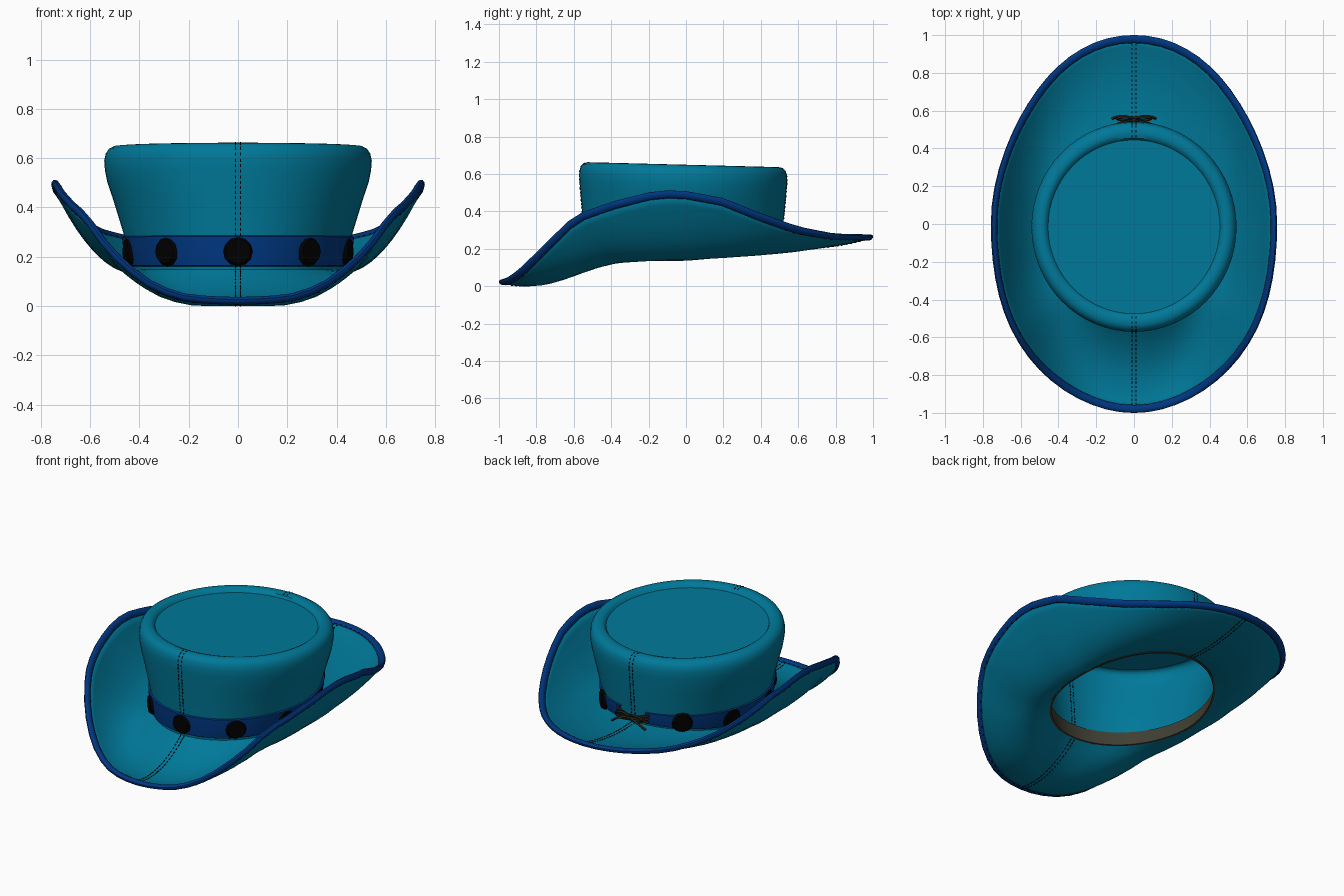
import bpy
import bmesh
from math import sin, cos, pi, radians, copysign
from mathutils import Vector, Matrix

cube = bpy.data.objects.get("Cube")
if cube:
    bpy.data.objects.remove(cube, do_unlink=True)


def material(name, rgb):
    m = bpy.data.materials.new(name)
    m.use_nodes = True
    m.diffuse_color = (*rgb, 1)
    m.node_tree.nodes["Principled BSDF"].inputs["Base Color"].default_value = (*rgb, 1)
    return m


TEAL = material("teal felt", (0, 0.19, 0.32))
BLUE = material("blue trim", (0, 0.038, 0.22))
BLACK = material("black studs and thread", (0, 0, 0))
LINING = material("olive brown lining", (0.052, 0.05, 0.034))
CORD = material("brown cord", (0.02, 0.015, 0.009))

SEG = 64
CY = -0.015
THICK = 0.016
# crown profile from the top down: x radius, y radius, height
CROWN = [(0.455, 0.46, 0.638), (0.465, 0.47, 0.655), (0.483, 0.492, 0.663),
         (0.505, 0.52, 0.661), (0.524, 0.54, 0.65), (0.537, 0.551, 0.63),
         (0.543, 0.556, 0.6), (0.54, 0.554, 0.56), (0.53, 0.55, 0.51),
         (0.51, 0.545, 0.45), (0.465, 0.533, 0.3), (0.44, 0.525, 0.148)]
# height of the brim edge from front to back
EDGE = [(-1, 0.043), (-0.96, 0.055), (-0.9, 0.095), (-0.75, 0.24), (-0.6, 0.385),
        (-0.4, 0.455), (-0.2, 0.505), (-0.05, 0.52), (0.2, 0.475), (0.4, 0.395),
        (0.6, 0.325), (0.8, 0.288), (1, 0.283)]


def finish(obj, mat, angle):
    obj.data.materials.append(mat)
    bpy.ops.object.select_all(action='DESELECT')
    obj.select_set(True)
    bpy.context.view_layer.objects.active = obj
    bpy.ops.object.shade_smooth_by_angle(angle=radians(angle))
    return obj


def bm_object(name, bm, mat, angle=40):
    me = bpy.data.meshes.new(name)
    bm.to_mesh(me)
    bm.free()
    obj = bpy.data.objects.new(name, me)
    bpy.context.collection.objects.link(obj)
    return finish(obj, mat, angle)


def loft(name, rows, mat, closed=True, cap=None):
    """Skin rows of points; optionally close the first row to a centre point."""
    bm = bmesh.new()
    vs = [[bm.verts.new(p) for p in row] for row in rows]
    n = len(rows[0])
    for a, b in zip(vs, vs[1:]):
        for j in range(n if closed else n - 1):
            k = (j + 1) % n
            bm.faces.new((a[j], b[j], b[k], a[k]))
    if cap:
        c = bm.verts.new(cap)
        for j in range(n):
            bm.faces.new((c, vs[0][j], vs[0][(j + 1) % n]))
    return bm_object(name, bm, mat)


def tube(name, points, radius, mat, cyclic=False):
    cu = bpy.data.curves.new(name, 'CURVE')
    cu.dimensions = '3D'
    cu.bevel_depth = radius
    cu.bevel_resolution = 1
    cu.use_fill_caps = True
    sp = cu.splines.new('POLY')
    sp.points.add(len(points) - 1)
    for p, q in zip(sp.points, points):
        p.co = (*q, 1)
    sp.use_cyclic_u = cyclic
    obj = bpy.data.objects.new(name, cu)
    bpy.context.collection.objects.link(obj)
    bpy.ops.object.select_all(action='DESELECT')
    obj.select_set(True)
    bpy.context.view_layer.objects.active = obj
    bpy.ops.object.convert(target='MESH')
    return finish(bpy.context.object, mat, 60)


def stitch(bm, centre, side, along, normal, depth):
    frame = Matrix((side, along, normal)).transposed().to_4x4()
    size = Matrix.Diagonal((0.004, 0.012, depth, 1))
    bmesh.ops.create_cube(bm, size=1, matrix=Matrix.Translation(centre) @ frame @ size)


def ring_point(rx, ry, z, th):
    """Point on a crown ring; the top dips toward the back and the base lifts there."""
    y = CY + ry * sin(th)
    b = max(0, y)
    lift = max(0, 1 - 5 * (z - 0.148)) * (0.07 * b + 0.14 * b * b)
    return Vector((rx * cos(th), y, z - 0.05 * (z - 0.148) * (y + 0.53) + lift))


def crown_point(z, th, off):
    for a, b in zip(CROWN, CROWN[1:]):
        if b[2] <= z <= a[2] and b[2] < 0.4:
            f = (z - b[2]) / (a[2] - b[2])
            return ring_point(b[0] + f * (a[0] - b[0]) + off,
                              b[1] + f * (a[1] - b[1]) + off, z, th)


def edge_point(th):
    """Brim outline: an oval, a little fuller at the front than at the back."""
    y = sin(th)
    z = EDGE[-1][1]
    for (y0, z0), (y1, z1) in zip(EDGE, EDGE[1:]):
        if y0 <= y <= y1:
            z = z0 + (z1 - z0) * (y - y0) / (y1 - y0)
            break
    width = 0.738 * (1 - copysign(0.04, y) * sin(2 * th) ** 2)
    return Vector((width * cos(th), 0.986 * y, z - 0.012))


def brim_point(t, th):
    p = ring_point(*CROWN[-1], th).lerp(edge_point(th), t)
    s = sin(th)
    sag = 0.075 - 0.016 * s * s - 0.036 * max(0, s)
    sag += 0.014 * abs(sin(2 * th)) * (s < 0)
    p.z -= 4 * sag * t * (1 - t)
    return p


def column(th):
    return [ring_point(*r, th) for r in CROWN] + [brim_point(i / 10, th) for i in range(1, 11)]


def binding_frame(th):
    edge = edge_point(th)
    out = (edge - brim_point(0.93, th)).normalized()
    along = (edge_point(th + 0.02) - edge_point(th - 0.02)).normalized()
    up = out.cross(along).normalized()
    return edge - out * 0.01 - up * (THICK / 2), out, along, up


def binding_section(th):
    """Flattened loop that wraps over both faces of the brim edge."""
    mid, out, along, up = binding_frame(th)
    return [mid + out * (0.023 * cos(a)) + up * (0.0155 * sin(a))
            for a in [-2 * pi * k / 12 for k in range(13)]]


# hat shell: crown and curled brim in one sheet
angles = [2 * pi * j / SEG for j in range(SEG)]
rows = list(zip(*[column(a) for a in angles]))
shell = loft("crown_and_brim", rows, TEAL, cap=(0, CY, 0.625))
mod = shell.modifiers.new("felt thickness", 'SOLIDIFY')
mod.thickness = THICK
mod.offset = -1

# brim binding and its stitching
loft("brim_binding", list(zip(*[binding_section(a) for a in angles])), BLUE)
bm = bmesh.new()
for i in range(2 * SEG):
    mid, out, along, up = binding_frame(pi * i / SEG)
    stitch(bm, mid - out * 0.016, out, along, out.cross(along), 0.025)
bm_object("binding_stitches", bm, BLACK)

# hat band, open at the back where the cord ties it
gap = radians(10)
span = [pi / 2 + gap + (2 * pi - 2 * gap) * j / SEG for j in range(SEG + 1)]
band = [(0.286, 0), (0.282, 0.009), (0.222, 0.012), (0.165, 0.009), (0.16, 0)]
loft("hat_band", [[crown_point(z, a, o) for a in span] for z, o in band], BLUE, closed=False)

# sweatband inside the crown, down to the opening
inner = [(0.148, -THICK + 0.004), (0.149, -THICK - 0.008), (0.235, -THICK - 0.006),
         (0.237, -THICK + 0.004)]
lining = loft("sweatband", [[crown_point(z, a, o) - Vector((0, 0, 0.012)) for a in angles]
                            for z, o in inner], LINING)

# studs around the band
bm = bmesh.new()
for deg in (0, 39, -39, 74, -74, 110, -110, 144, -144):
    th = radians(deg) - pi / 2
    p = crown_point(0.222, th, 0.012)
    out = Vector((cos(th) / 0.45, sin(th) / 0.53, 0)).normalized()
    rot = out.to_track_quat('Z', 'Y').to_matrix().to_4x4()
    bmesh.ops.create_cone(bm, cap_ends=True, segments=12, radius1=0.063, radius2=0.05,
                          depth=0.022, matrix=Matrix.Translation(p) @ rot)
bm_object("band_studs", bm, BLACK, 30)

# double rows of stitches down the front and back centre seams
bm = bmesh.new()
for side in (-1, 1):
    path = column(side * pi / 2)[1:]
    for a, b in zip(path, path[1:]):
        d = b - a
        count = max(1, round(d.length / 0.022))
        t = d.normalized()
        x = Vector((1, 0, 0))
        n = x.cross(t) * side
        for i in range(count):
            mid = a + d * ((i + 0.5) / count) - n * (THICK / 2)
            for dx in (-0.011, 0.011):
                stitch(bm, mid + x * dx, x, t, n, THICK + 0.005)
bm_object("seam_stitches", bm, BLACK)

# tied cord at the back: lacing, knot and loose ends
back = crown_point(0.222, pi / 2, 0.022)
for k, dz in enumerate((-0.018, 0.0, 0.018)):
    pts = [back + Vector((0.11 * u, 0.012 - 0.03 * u * u, dz * (1.4 * u + 0.2)))
           for u in [i / 6 - 1 for i in range(13)]]
    tube(f"lacing_{k + 1}", pts, 0.007, CORD)
for name, s in (("left", 1), ("right", -1)):
    bow = [back + Vector((s * (0.045 - 0.045 * cos(a)), 0.022 + 0.008 * sin(a), 0.022 * sin(a)))
           for a in [2 * pi * i / 14 for i in range(14)]]
    tube(f"bow_loop_{name}", bow, 0.007, CORD, True)
    tail = [back + Vector((s * 0.115 * u, 0.02 + 0.015 * sin(3 * u), -0.05 * u * u))
            for u in [i / 6 for i in range(7)]]
    tube(f"loose_end_{name}", tail, 0.007, CORD)
bm = bmesh.new()
bmesh.ops.create_icosphere(bm, subdivisions=2, radius=0.018,
                           matrix=Matrix.Translation(back + Vector((0, 0.016, 0))))
bm_object("knot", bm, CORD)
